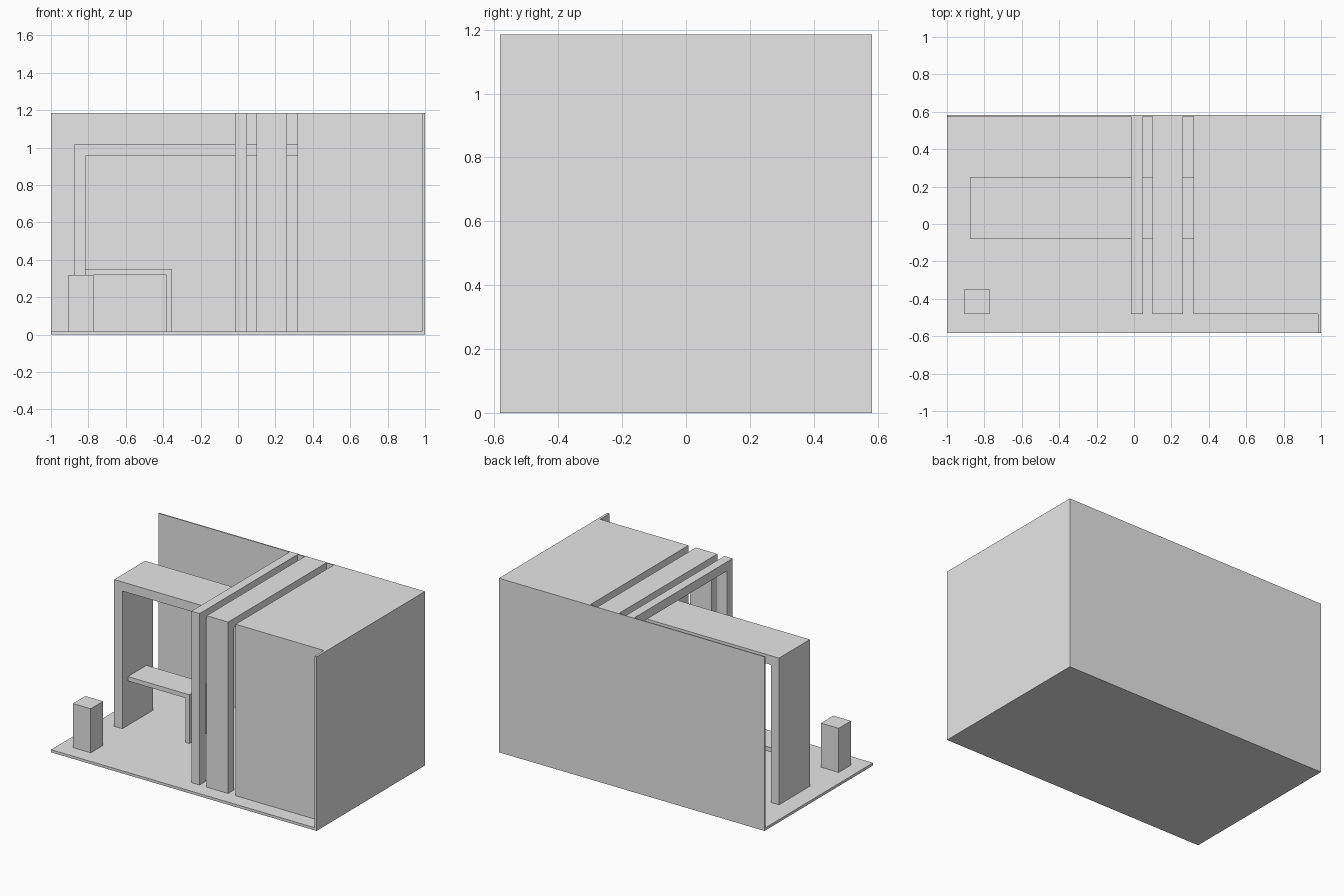
import bpy
import bmesh

if "Cube" in bpy.data.objects:
    bpy.data.objects.remove(bpy.data.objects["Cube"])

H = 1.185          # overall height
FLOOR = 0.018      # floor top
Y = 0.583          # half depth
BACK = 0.575       # inner face of back wall
FRONT = -0.48      # front of portals and closet

grey = bpy.data.materials.new("light_grey")
grey.diffuse_color = (0.8, 0.8, 0.8, 1)
grey.use_nodes = True
grey.node_tree.nodes["Principled BSDF"].inputs["Base Color"].default_value = grey.diffuse_color


def finish(name, bm):
    bmesh.ops.recalc_face_normals(bm, faces=bm.faces)
    mesh = bpy.data.meshes.new(name)
    bm.to_mesh(mesh)
    bm.free()
    mesh.materials.append(grey)
    obj = bpy.data.objects.new(name, mesh)
    bpy.context.collection.objects.link(obj)
    return obj


def box(name, x0, x1, y0, y1, z0, z1):
    bm = bmesh.new()
    bmesh.ops.create_cube(bm, size=1)
    for v in bm.verts:
        v.co = ((x0 + x1) / 2 + v.co.x * (x1 - x0),
                (y0 + y1) / 2 + v.co.y * (y1 - y0),
                (z0 + z1) / 2 + v.co.z * (z1 - z0))
    return finish(name, bm)


def extrude_profile(name, points, direction):
    """Extrude a closed outline of 3D points along a vector."""
    bm = bmesh.new()
    face = bm.faces.new([bm.verts.new(p) for p in points])
    result = bmesh.ops.extrude_face_region(bm, geom=[face], use_keep_orig=True)
    moved = [g for g in result["geom"] if isinstance(g, bmesh.types.BMVert)]
    bmesh.ops.translate(bm, verts=moved, vec=direction)
    return finish(name, bm)


# Floor slab and the two walls
box("floor", -1, 0.983, -Y, BACK, 0, FLOOR)
box("back_wall", -1, 1, BACK, Y, 0, H)
box("right_wall", 0.983, 1, -Y, BACK, 0, H)

# Closed closet volume on the right
box("closet", 0.318, 0.983, FRONT, BACK, FLOOR, H)

# Two full-height portal frames, open through the middle
T = 0.062
for name, x0, x1 in (("narrow_portal", -0.015, 0.047), ("wide_portal", 0.1, 0.262)):
    outline = [(FRONT, FLOOR), (FRONT, H), (BACK, H), (BACK, FLOOR),
               (BACK - T, FLOOR), (BACK - T, H - T),
               (FRONT + T, H - T), (FRONT + T, FLOOR)]
    extrude_profile(name, [(x0, y, z) for y, z in outline], (x1 - x0, 0, 0))

# Lower arch: one leg and a beam running through the portals into the closet
arch = [(-0.877, FLOOR), (-0.877, 1.017), (0.318, 1.017),
        (0.318, 0.955), (-0.815, 0.955), (-0.815, FLOOR)]
extrude_profile("arch", [(x, -0.08, z) for x, z in arch], (0, 0.332, 0))

# Table fixed to the arch leg with a panel leg at its free end
table = [(-0.815, 0.32), (-0.815, 0.35), (-0.352, 0.35),
         (-0.352, FLOOR), (-0.383, FLOOR), (-0.383, 0.32)]
extrude_profile("table", [(x, -0.02, z) for x, z in table], (0, 0.2, 0))

# Free-standing pedestal
box("pedestal", -0.907, -0.773, -0.48, -0.347, FLOOR, 0.318)
